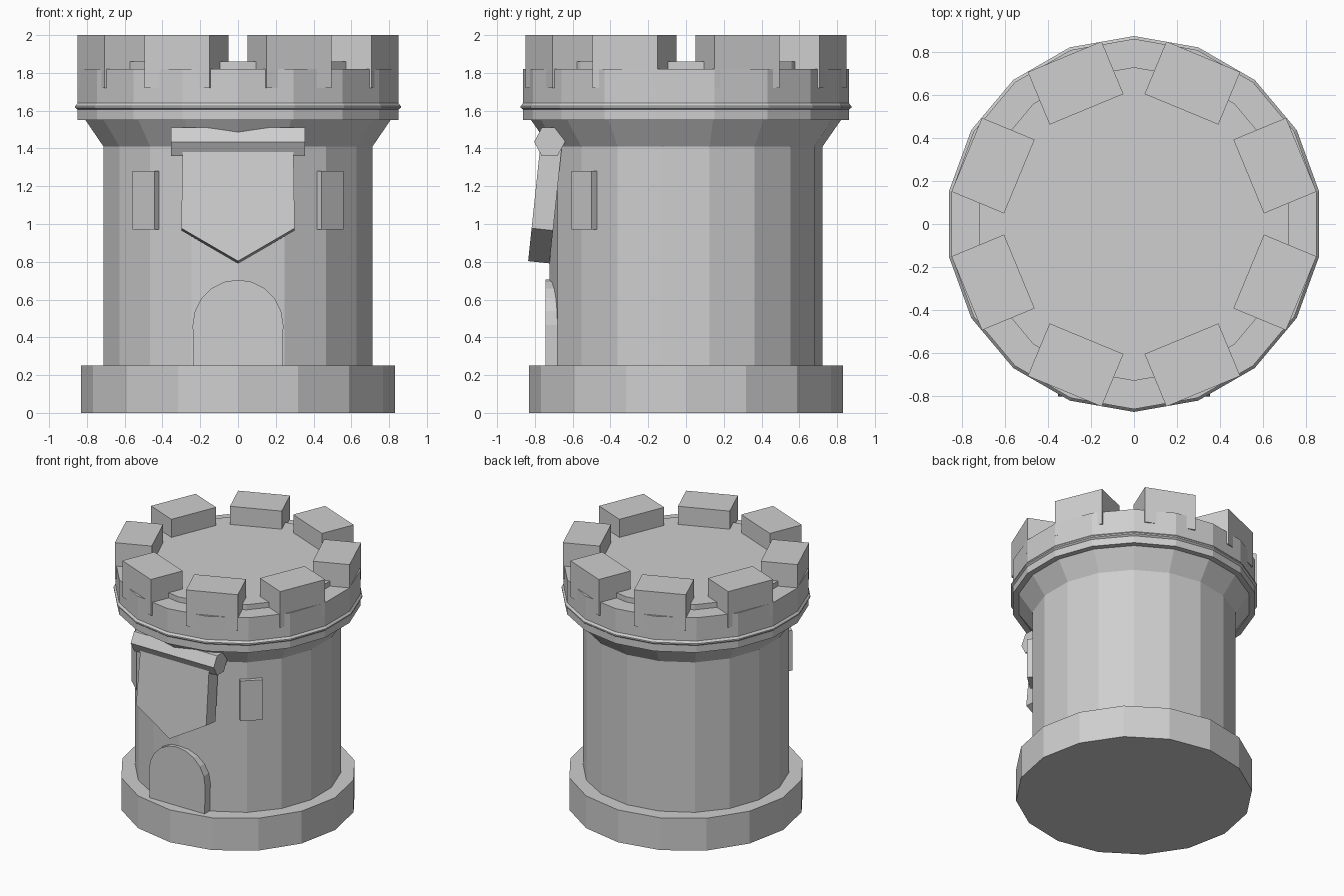
import bpy
from math import sin, cos, pi, radians
from mathutils import Matrix

cube = bpy.data.objects.get("Cube")
if cube:
    bpy.data.objects.remove(cube, do_unlink=True)

stone = bpy.data.materials.new("grey stone")
stone.use_nodes = True
stone.diffuse_color = (0.62, 0.62, 0.62, 1)
stone.node_tree.nodes["Principled BSDF"].inputs["Base Color"].default_value = stone.diffuse_color


def make(name, verts, faces, matrix=None):
    mesh = bpy.data.meshes.new(name)
    mesh.from_pydata(verts, [], faces)
    if matrix:
        mesh.transform(matrix)
    mesh.materials.append(stone)
    obj = bpy.data.objects.new(name, mesh)
    bpy.context.collection.objects.link(obj)
    return obj


def loft(name, rings, matrix=None):
    """Join equal rings of points with quads and close both ends."""
    n = len(rings[0])
    verts = [p for ring in rings for p in ring]
    faces = [(k * n + i, k * n + (i + 1) % n, (k + 1) * n + (i + 1) % n, (k + 1) * n + i)
             for k in range(len(rings) - 1) for i in range(n)]
    faces += [tuple(reversed(range(n))), tuple(range(len(verts) - n, len(verts)))]
    return make(name, verts, faces, matrix)


def turned(name, profile, sides):
    """Faceted solid of revolution from (radius, height) pairs, a corner at the front."""
    return loft(name, [[(r * sin(2 * pi * i / sides), -r * cos(2 * pi * i / sides), z)
                        for i in range(sides)] for r, z in profile])


def slab(name, outline, front, back, matrix=None):
    """Flat plate: an (x, z) outline extruded along y."""
    return loft(name, [[(x, y, z) for x, z in outline] for y in (front, back)], matrix)


def box(name, half_width, inner, outer, low, high, angle):
    """Block facing outward, turned by an angle from the front."""
    outline = [(-half_width, low), (half_width, low), (half_width, high), (-half_width, high)]
    return slab(name, outline, -outer, -inner, Matrix.Rotation(angle, 4, "Z"))


# Tower masses
turned("base", [(0.83, 0), (0.83, 0.25)], 16)
turned("tower_wall", [(0.723, 0.2), (0.723, 1.41), (0.82, 1.55)], 18)
turned("parapet", [(0.862, 1.55), (0.862, 1.605), (0.875, 1.615), (0.875, 1.625),
                   (0.862, 1.64), (0.862, 1.82)], 18)
turned("roof_floor", [(0.73, 1.8), (0.73, 1.86)], 18)

# Battlements
for i in range(8):
    box(f"merlon_{i + 1}", 0.186, 0.578, 0.843, 1.72, 2.0, radians(22.5 + 45 * i))

# Windows on both sides of the front
for side, s in (("left", 1), ("right", -1)):
    box(f"window_{side}", 0.079, 0.66, 0.746, 0.97, 1.28, s * radians(42.2))

# Arched door
arch = [(0.24 * cos(pi * i / 10), 0.465 + 0.24 * sin(pi * i / 10)) for i in range(11)]
slab("door", [(-0.235, 0.22), (0.235, 0.22)] + arch, -0.745, -0.6)

# Pointed banner leaning out at the bottom, pivoting on its rod
pivot = Matrix.Translation((0, -0.722, 1.435))
outline = [(0, -0.64), (0.30, -0.465), (0.293, 0), (-0.293, 0), (-0.30, -0.465)]
slab("banner", outline, -0.047, 0.067, pivot @ Matrix.Rotation(radians(-6), 4, "X"))

# Six-sided banner rod
hexagon = [(0.082 * cos(pi * i / 3), 0.076 * sin(pi * i / 3) / sin(pi / 3)) for i in range(6)]
loft("banner_rod", [[(x, y, z) for y, z in hexagon] for x in (-0.355, 0.355)], pivot)

# Make all face directions point outward
import bmesh
for obj in bpy.context.collection.objects:
    if obj.type == "MESH" and stone.name in obj.data.materials:
        bm = bmesh.new()
        bm.from_mesh(obj.data)
        bmesh.ops.recalc_face_normals(bm, faces=bm.faces)
        bm.to_mesh(obj.data)
        bm.free()
